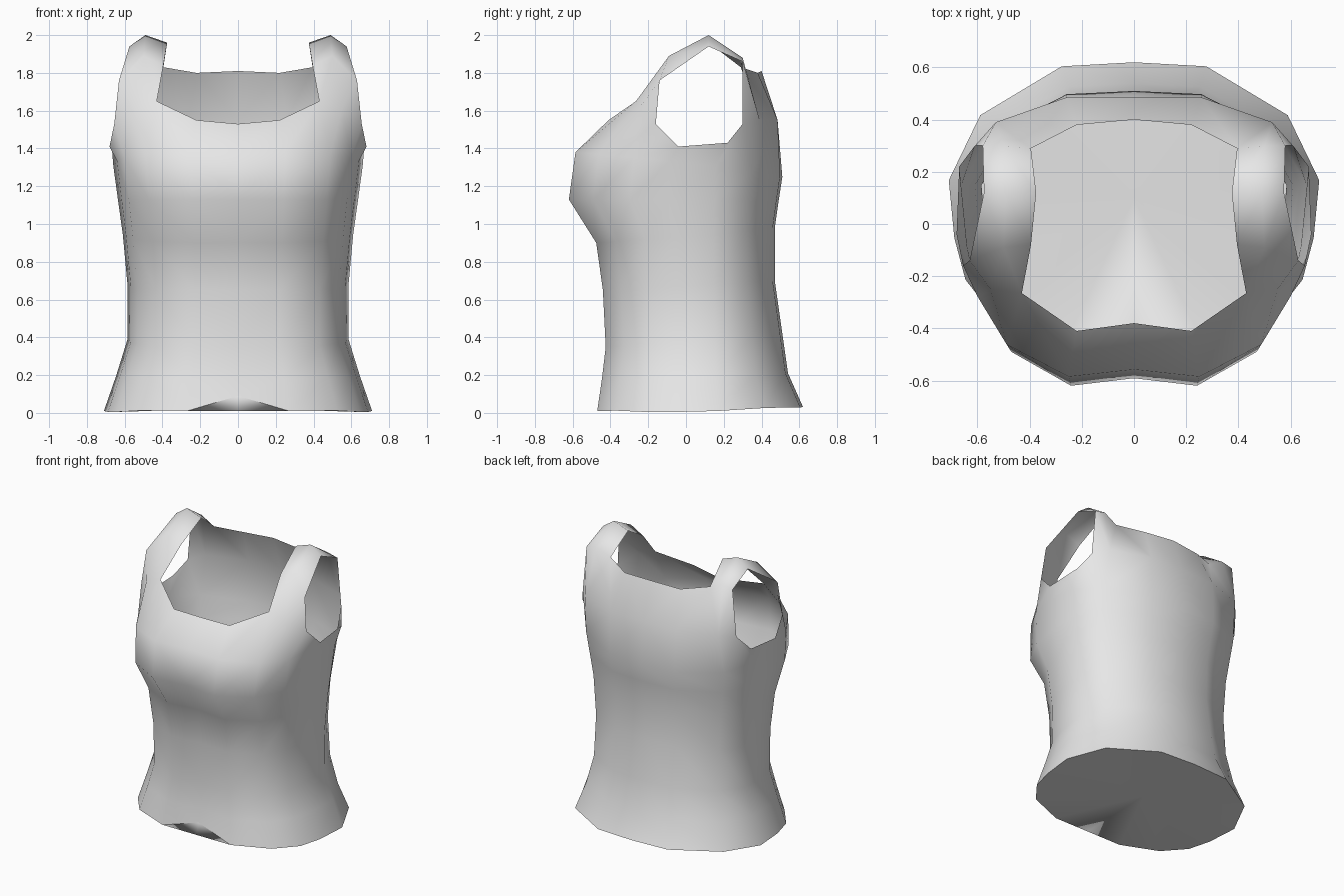
import bpy, bmesh
from mathutils import Matrix

if "Cube" in bpy.data.objects:
    bpy.data.objects.remove(bpy.data.objects["Cube"])

# Half cross-section, front centre round the side to back centre
SEC_X = [0, .38, .74, .91, .97, 1, .83, .39, 0]
SEC_Y = [-.96, -1, -.82, -.55, -.27, .13, .61, .97, 1]
MID = 0.1
# Torso rings: half width, front y, back y, front z, back z
RINGS = [
    (.71, -.47, .62, .01, .03),
    (.645, -.445, .54, .18, .21),
    (.585, -.425, .51, .35, .42),
    (.585, -.44, .47, .65, .70),
    (.61, -.475, .47, .90, .98),
    (.635, -.62, .49, 1.13, 1.12),
    (.66, -.585, .51, 1.38, 1.25),
]
# Neckline (N, B), armhole (A), strap (S, M, K) and upper back (U) points
PTS = {
    'N0': (0, -.38, 1.53), 'N1': (.22, -.41, 1.55), 'N2': (.43, -.265, 1.65),
    'K': (.55, -.25, 1.61),
    'A0': (.655, -.16, 1.53), 'A1': (.68, -.04, 1.41), 'A2': (.67, .22, 1.43),
    'A3': (.61, .30, 1.53), 'A4': (.58, .30, 1.86), 'A5': (.575, .12, 1.94),
    'A6': (.63, -.14, 1.76),
    'S0': (.395, -.08, 1.84), 'S1': (.375, .12, 1.96),
    'M0': (.50, -.09, 1.89), 'M1': (.49, .12, 2.0), 'M2': (.50, .30, 1.88),
    'B0': (0, .40, 1.81), 'B1': (.22, .38, 1.80), 'B2': (.395, .29, 1.83),
    'U6': (.53, .39, 1.55), 'U7': (.26, .485, 1.55), 'U8': (0, .485, 1.55),
}
FACES = """T0 T1 N1 N0|T1 T2 N2 N1|T2 T3 K N2|T3 A0 K|T3 T4 A1 A0|T4 T5 A2 A1
T5 T6 A3 A2|T6 U6 A3|T6 T7 U7 U6|T7 T8 U8 U7|U8 U7 B1 B0|U7 U6 B2 B1
U6 A3 A4 M2|U6 M2 B2|N2 K M0 S0|K A0 A6 M0|S0 M0 M1 S1|M0 A6 A5 M1
S1 M1 M2 B2|M1 A5 A4 M2"""

bm = bmesh.new()

# Torso wall
rings = []
for sx, yf, yb, zf, zb in RINGS:
    ring = []
    for u, v in zip(SEC_X, SEC_Y):
        y = MID + v * ((yb - MID) if v > 0 else (MID - yf))
        z = zf + (zb - zf) * (v + 1) / 2
        ring.append(bm.verts.new((u * sx, y, z)))
    rings.append(ring)
for a, b in zip(rings, rings[1:]):
    for i in range(8):
        bm.faces.new((a[i], a[i + 1], b[i + 1], b[i]))

# Raised front hem notch, closed by a triangle above a nearly flat underside
hem = rings[0]
hem[0].co.z = .09
for v in hem[3:6]:
    v.co.z = .005
hem[5].co.z = .01
centre = bm.verts.new((0, .1, .025))
front = bm.verts.new((0, hem[1].co.y, hem[1].co.z))
for a, b in zip(hem[1:], hem[2:]):
    bm.faces.new((b, a, centre))
bm.faces.new((hem[1], front, centre))
bm.faces.new((hem[1], hem[0], front))

# Chest, upper back and shoulder strap
named = {k: bm.verts.new(p) for k, p in PTS.items()}
named.update({'T%d' % i: v for i, v in enumerate(rings[-1])})
for f in FACES.replace('\n', '|').split('|'):
    bm.faces.new([named[k] for k in f.split()])

# Crisp hem edge
for a, b in zip(hem, hem[1:]):
    bm.edges.get((a, b)).smooth = False

# Mirror to the other half
geom = bm.verts[:] + bm.edges[:] + bm.faces[:]
bmesh.ops.mirror(bm, geom=geom, matrix=Matrix.Identity(4), merge_dist=.001, axis='X')
bmesh.ops.remove_doubles(bm, verts=bm.verts[:], dist=.001)
bmesh.ops.recalc_face_normals(bm, faces=bm.faces[:])
for f in bm.faces:
    f.smooth = True
for e in bm.edges:
    # Hem edges on both halves: one wall face and one underside face
    if len(e.link_faces) == 2:
        low = [max(v.co.z for v in f.verts) < .1 for f in e.link_faces]
        if low[0] != low[1]:
            e.smooth = False

mesh = bpy.data.meshes.new('tank_top')
bm.to_mesh(mesh)
bm.free()
fabric = bpy.data.materials.new('light_grey_fabric')
fabric.diffuse_color = (.8, .8, .8, 1)
fabric.use_nodes = True
fabric.node_tree.nodes["Principled BSDF"].inputs["Base Color"].default_value = fabric.diffuse_color
mesh.materials.append(fabric)
bpy.context.collection.objects.link(bpy.data.objects.new('tank_top', mesh))
